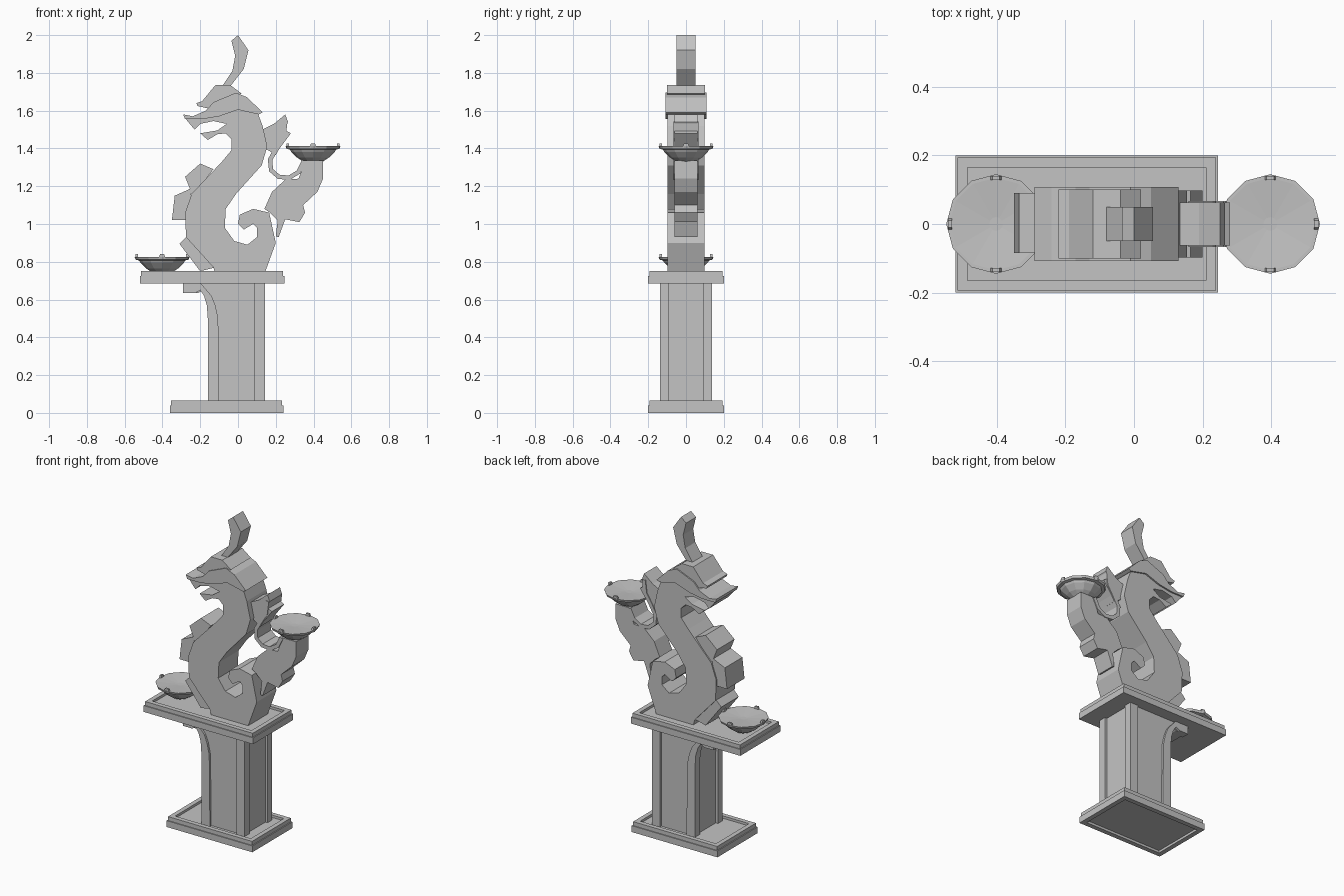
import bpy, bmesh, math
from mathutils import Vector

cube = bpy.data.objects.get("Cube")
if cube:
    bpy.data.objects.remove(cube, do_unlink=True)

stone = bpy.data.materials.new("grey stone")
stone.use_nodes = True
grey = (0.55, 0.55, 0.55, 1)
stone.diffuse_color = grey
stone.node_tree.nodes["Principled BSDF"].inputs["Base Color"].default_value = grey


def finish(name, bm):
    """Turn a bmesh into a flat shaded object."""
    bmesh.ops.recalc_face_normals(bm, faces=bm.faces[:])
    mesh = bpy.data.meshes.new(name)
    bm.to_mesh(mesh)
    bm.free()
    mesh.materials.append(stone)
    obj = bpy.data.objects.new(name, mesh)
    bpy.context.scene.collection.objects.link(obj)
    return obj


def plate(name, outline, front, back):
    """Extrude an (x, z) outline from y=front to y=back."""
    bm = bmesh.new()
    face = bm.faces.new([bm.verts.new((x, front, z)) for x, z in outline])
    result = bmesh.ops.extrude_face_region(bm, geom=[face])
    moved = [v for v in result["geom"] if isinstance(v, bmesh.types.BMVert)]
    bmesh.ops.translate(bm, verts=moved, vec=Vector((0, back - front, 0)))
    bm.faces.new([v for v in face.verts]) if not face.is_valid else None
    return finish(name, bm)


def loft(bm, rings):
    """Skin a stack of closed rings and cap both ends."""
    for low, high in zip(rings, rings[1:]):
        for i in range(len(low)):
            j = (i + 1) % len(low)
            bm.faces.new((low[i], low[j], high[j], high[i]))
    bm.faces.new(rings[0])
    bm.faces.new(rings[-1])


def slab(name, left, right, bottom, underside):
    """Rectangular slab with a stepped edge and a sunken top."""
    levels = underside + [(0, 0), (0, 0.04), (0.006, 0.04), (0.006, 0.065),
                          (0.035, 0.065), (0.035, 0.05)]
    bm = bmesh.new()
    rings = []
    for inset, height in levels:
        x0, x1, y = left + inset, right - inset, 0.2 - inset
        rings.append([bm.verts.new((px, py, bottom + height))
                      for px, py in ((x0, -y), (x1, -y), (x1, y), (x0, y))])
    loft(bm, rings)
    return finish(name, bm)


def bowl(name, x, z):
    """Twelve sided dish with a stepped lip and four small nubs."""
    profile = [(0.055, 0), (0.085, 0.02), (0.115, 0.05), (0.122, 0.062),
               (0.14, 0.066), (0.145, 0.08), (0.135, 0.08), (0.02, 0.071)]
    sides = 12
    bm = bmesh.new()
    loft(bm, [[bm.verts.new((x + r * math.cos(math.tau * i / sides),
                             r * math.sin(math.tau * i / sides), z + h))
               for i in range(sides)] for r, h in profile])
    for dx, dy in ((1, 0), (-1, 0), (0, 1), (0, -1)):
        for v in bmesh.ops.create_cube(bm, size=1)["verts"]:
            taper = 1 if v.co.z < 0 else 0.6
            out, along = v.co.x * 0.012 + 0.134, v.co.y * 0.036 * taper
            v.co = (x + dx * out - dy * along, dy * out + dx * along,
                    z + 0.084 + v.co.z * 0.022)
    return finish(name, bm)


# Pedestal: base, table and panelled column
slab("base", -0.36, 0.24, 0, [(0.03, 0.015)] + [(0.03, 0)])
slab("table", -0.52, 0.245, 0.685, [])

outer = [(-0.16, 0.05), (-0.16, 0.5), (-0.165, 0.57), (-0.18, 0.62), (-0.2, 0.65),
         (-0.225, 0.635), (-0.29, 0.635), (-0.29, 0.69)]
inner = [(-0.2, 0.69), (-0.17, 0.655), (-0.14, 0.62), (-0.12, 0.57),
         (-0.105, 0.5), (-0.1, 0.05)]
core_edge = [(x + 0.015, z) for x, z in outer]
plate("column_core", core_edge + [(0.128, 0.69), (0.128, 0.05)], -0.125, 0.125)
for side, label in ((-1, "front"), (1, "back")):
    plate(label + "_curved_post", outer + inner, side * 0.09, side * 0.138)
    plate(label + "_straight_post",
          [(0.085, 0.05), (0.085, 0.69), (0.143, 0.69), (0.143, 0.05)],
          side * 0.09, side * 0.138)

# Serpent body with curled tail, neck and open jaws
body = [(-0.12, 0.735), (0.14, 0.735), (0.2, 0.9), (0.165, 1.06), (0.08, 1.08),
        (0.01, 1.05), (0, 1), (0.03, 0.97), (0.08, 1), (0.1, 0.98), (0.1, 0.93),
        (0.05, 0.89), (-0.02, 0.91), (-0.07, 0.98), (-0.065, 1.08), (-0.01, 1.16),
        (0.125, 1.31), (0.155, 1.41), (0.13, 1.52), (0.1, 1.6), (0, 1.63),
        (-0.1, 1.6), (-0.28, 1.56), (-0.23, 1.5), (-0.2, 1.53), (-0.13, 1.545),
        (-0.06, 1.53), (-0.11, 1.495), (-0.2, 1.48), (-0.16, 1.445), (-0.11, 1.475),
        (-0.065, 1.48), (-0.035, 1.45), (-0.035, 1.39), (-0.085, 1.33),
        (-0.245, 1.16), (-0.28, 1.06), (-0.275, 0.93), (-0.13, 0.77)]
plate("serpent_body", body, -0.098, 0.098)

# Brow, crest and horn
plate("brow", [(-0.29, 1.58), (-0.24, 1.57), (-0.17, 1.6), (-0.13, 1.645), (-0.01, 1.695),
               (0.05, 1.67), (0.13, 1.59), (0.11, 1.58), (0, 1.605), (-0.1, 1.57),
               (-0.19, 1.555), (-0.28, 1.555)], -0.108, 0.108)
plate("crest", [(-0.22, 1.64), (-0.19, 1.65), (-0.12, 1.735), (-0.04, 1.735), (0.02, 1.69),
                (-0.1, 1.65), (-0.15, 1.61), (-0.215, 1.625)], -0.1, 0.1)
plate("horn", [(-0.09, 1.72), (-0.03, 1.81), (-0.015, 1.89), (-0.035, 1.97), (0, 2),
               (0.055, 1.92), (0.03, 1.82), (-0.04, 1.73)], -0.05, 0.05)

# Spine fins
fins = {"upper_fin": [(-0.28, 1.25), (-0.2, 1.32), (-0.13, 1.29), (-0.24, 1.15)],
        "middle_fin": [(-0.335, 1.15), (-0.245, 1.19), (-0.26, 1.02), (-0.35, 1.02)],
        "lower_fin": [(-0.31, 0.895), (-0.265, 0.94), (-0.12, 0.77), (-0.2, 0.75)]}
for name, outline in fins.items():
    plate(name, outline, -0.085, 0.09)

# Neck mane and the arm holding the high bowl
plate("neck_mane", [(0.13, 1.5), (0.19, 1.53), (0.25, 1.58), (0.265, 1.54), (0.245, 1.5),
                    (0.28, 1.48), (0.22, 1.4), (0.2, 1.365), (0.145, 1.4)], -0.062, 0.062)
plate("bowl_arm", [(0.14, 1.08), (0.18, 1.17), (0.25, 1.235), (0.32, 1.24), (0.345, 1.3),
                   (0.34, 1.335), (0.45, 1.335), (0.45, 1.24), (0.42, 1.17), (0.345, 1.1),
                   (0.355, 1.06), (0.325, 1.01), (0.25, 1.025), (0.215, 0.93),
                   (0.2, 0.935), (0.21, 1.02), (0.17, 1.06)], -0.062, 0.062)

# Thin curled strap under the mane
centre_line = [(0.25, 1.54), (0.24, 1.46), (0.2, 1.395), (0.17, 1.34), (0.175, 1.285),
               (0.215, 1.25), (0.27, 1.245), (0.32, 1.275), (0.35, 1.335)]
left_edge, right_edge = [], []
for i, point in enumerate(centre_line):
    before = Vector(centre_line[max(i - 1, 0)])
    after = Vector(centre_line[min(i + 1, len(centre_line) - 1)])
    normal = (after - before).orthogonal().normalized() * 0.012
    left_edge.append(tuple(Vector(point) + normal))
    right_edge.append(tuple(Vector(point) - normal))
plate("curled_strap", left_edge + right_edge[::-1], -0.067, 0.067)

# Bowls
bowl("high_bowl", 0.397, 1.332)
bowl("low_bowl", -0.402, 0.745)
